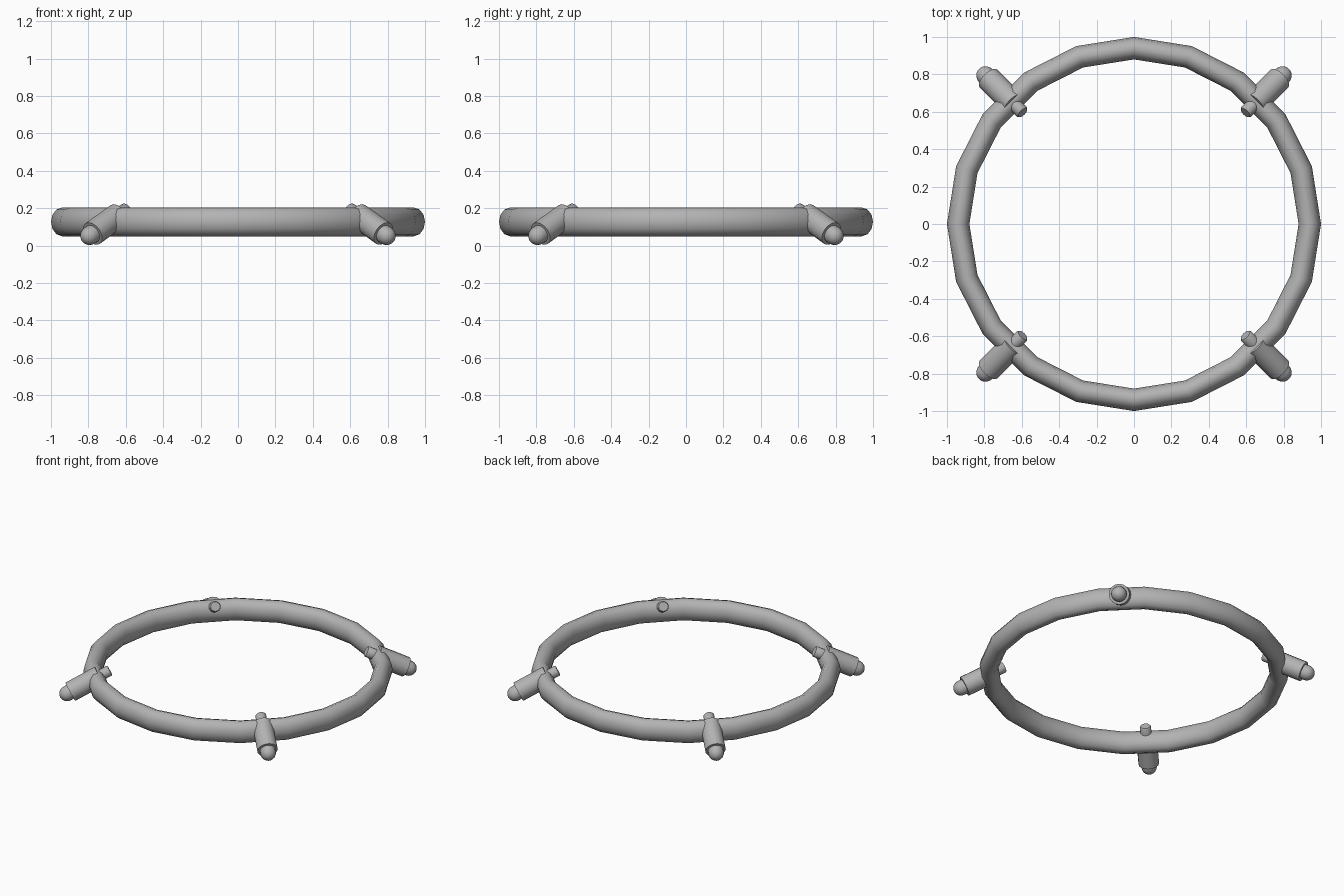
import bpy, bmesh
from math import sin, cos, pi, radians
from mathutils import Matrix, Vector

cube = bpy.data.objects.get("Cube")
if cube:
    bpy.data.objects.remove(cube, do_unlink=True)

grey = bpy.data.materials.new("grey_metal")
grey.use_nodes = True
colour = (0.45, 0.45, 0.45, 1)
grey.diffuse_color = colour
grey.node_tree.nodes["Principled BSDF"].inputs["Base Color"].default_value = colour


def lathe(name, profile, sides, closed=False, sharp=40):
    """Revolve (radius, height) points around z."""
    bm = bmesh.new()
    verts = [bm.verts.new((r, 0, z)) for r, z in profile]
    pairs = list(zip(verts, verts[1:]))
    if closed:
        pairs.append((verts[-1], verts[0]))
    edges = [bm.edges.new(p) for p in pairs]
    bmesh.ops.spin(bm, geom=verts + edges, cent=(0, 0, 0), axis=(0, 0, 1),
                   angle=2 * pi, steps=sides, use_merge=False)
    bmesh.ops.remove_doubles(bm, verts=bm.verts, dist=0.0005)
    bmesh.ops.recalc_face_normals(bm, faces=bm.faces)
    mesh = bpy.data.meshes.new(name)
    bm.to_mesh(mesh)
    bm.free()
    mesh.materials.append(grey)
    obj = bpy.data.objects.new(name, mesh)
    bpy.context.collection.objects.link(obj)
    bpy.ops.object.select_all(action="DESELECT")
    obj.select_set(True)
    bpy.context.view_layer.objects.active = obj
    bpy.ops.object.shade_smooth_by_angle(angle=radians(sharp))
    return obj


# Ring: twenty segments with an oval cross-section
section = [(0.94 + 0.06 * cos(2 * pi * i / 12), 0.127 + 0.077 * sin(2 * pi * i / 12))
           for i in range(12)]
lathe("ring", section, 20, closed=True)

# Four fittings pierce the ring on the diagonals and slope down outwards
tilt = radians(27)
anchor = Vector((1.10, 0, 0.064))
dome = [(0.05 * cos(a), 0.025 + 0.05 * sin(a)) for a in (i * pi / 10 for i in range(6))]
parts = {
    "barrel": [(0, -0.215), (0.067, -0.215), (0.067, 0), (0, 0)],
    "inner_peg": [(0, -0.29), (0.031, -0.29), (0.036, -0.284), (0.036, -0.2)],
    "domed_tip": [(0.05, -0.01)] + dome,
}
corners = {"back_left": 45, "back_right": 135, "front_right": 225, "front_left": 315}
for corner, angle in corners.items():
    place = (Matrix.Rotation(radians(angle), 4, "Z") @ Matrix.Translation(anchor)
             @ Matrix.Rotation(pi / 2 + tilt, 4, "Y"))
    for part, profile in parts.items():
        lathe(f"{corner}_{part}", profile, 16).matrix_world = place
